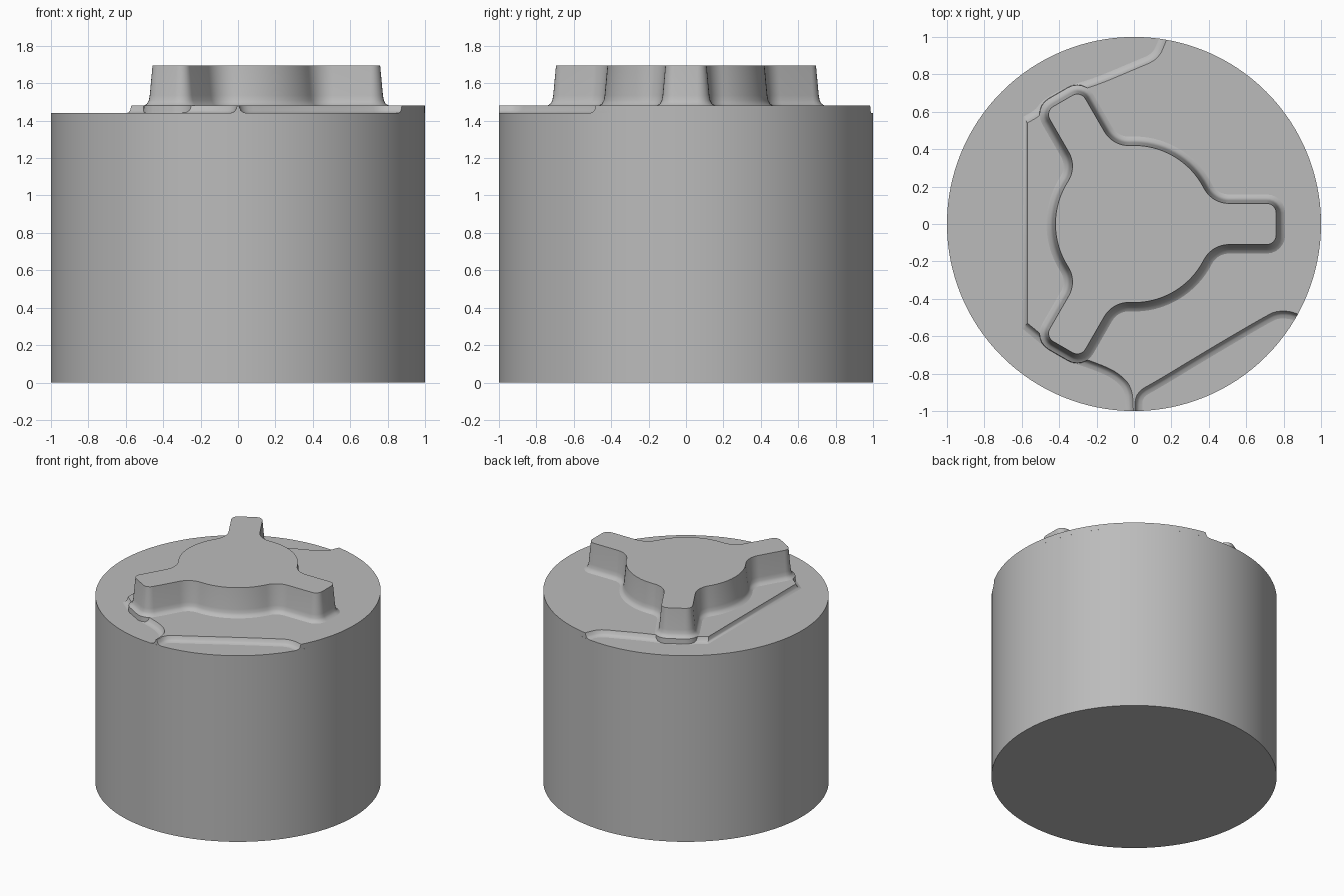
import bpy, bmesh, math
from mathutils import Vector

default = bpy.data.objects.get("Cube")
if default:
    bpy.data.objects.remove(default)

grey = bpy.data.materials.new("plain grey")
grey.use_nodes = True
colour = (0.5, 0.5, 0.5, 1)
grey.diffuse_color = colour
grey.node_tree.nodes["Principled BSDF"].inputs["Base Color"].default_value = colour

FLOOR, DECK, TOP = 1.44, 1.48, 1.695


def loft(name, layers):
    """Skin a stack of (outline, height) rings and cap both ends."""
    bm = bmesh.new()
    rings = [[bm.verts.new((p.x, p.y, z)) for p in pts] for pts, z in layers]
    for low, high in zip(rings, rings[1:]):
        n = len(low)
        for i in range(n):
            j = (i + 1) % n
            bm.faces.new((low[i], low[j], high[j], high[i]))
    bm.faces.new(rings[0][::-1])
    bm.faces.new(rings[-1])
    bmesh.ops.recalc_face_normals(bm, faces=bm.faces)
    mesh = bpy.data.meshes.new(name)
    bm.to_mesh(mesh)
    bm.free()
    mesh.materials.append(grey)
    obj = bpy.data.objects.new(name, mesh)
    bpy.context.collection.objects.link(obj)
    bpy.ops.object.select_all(action='DESELECT')
    obj.select_set(True)
    bpy.context.view_layer.objects.active = obj
    bpy.ops.object.shade_smooth_by_angle(angle=math.radians(35))
    return obj


def arc(cx, cy, r, start, end, steps):
    angles = [start + (end - start) * i / steps for i in range(steps + 1)]
    return [Vector((cx + r * math.cos(a), cy + r * math.sin(a))) for a in angles]


def rounded(points, passes=2):
    """Corner-cut an open path, keeping its ends."""
    pts = [Vector(p) for p in points]
    for _ in range(passes):
        cut = [pts[0]]
        for a, b in zip(pts, pts[1:]):
            cut += [a.lerp(b, 0.25), a.lerp(b, 0.75)]
        pts = cut + [pts[-1]]
    return pts


# Round body
circle = arc(0, 0, 1, 0, math.tau, 128)[:-1]
loft("body", [(circle, 0), (circle, FLOOR)])

# Raised deck: two curved edges, a cusp at the front, the rim, and a straight side
front_left = rounded([(-0.57, -0.53), (-0.46, -0.62), (-0.36, -0.69), (-0.22, -0.735),
                      (-0.09, -0.79), (-0.01, -0.87), (-0.003, -1)])
front_right = rounded([(0.003, -1), (0.01, -0.90), (0.12, -0.84), (0.40, -0.67),
                       (0.69, -0.50), (0.77, -0.46), (0.88, -0.475)])
back = rounded([(0.175, 0.985), (0.13, 0.88), (0.01, 0.83), (-0.19, 0.745),
                (-0.34, 0.70), (-0.46, 0.635), (-0.50, 0.58), (-0.57, 0.54)])
a0 = math.atan2(front_right[-1].y, front_right[-1].x)
a1 = math.atan2(back[0].y, back[0].x)
rim = arc(0, 0, 1, a0, a1, 46)[1:-1]


def spread(path, d):
    """Move a path outwards, keeping points on the rim on the rim."""
    out = []
    for i, p in enumerate(path):
        t = (path[min(i + 1, len(path) - 1)] - path[max(i - 1, 0)]).normalized()
        q = p + Vector((t.y, -t.x)) * d
        if p.length > 0.98 or q.length > 1:
            q.normalize()
        out.append(q)
    return out


def deck_outline(d):
    return spread(front_left, d) + spread(front_right, d) + rim + spread(back, d)


loft("raised_deck", [(deck_outline(d), z) for d, z in (
    (0.040, FLOOR), (0.022, FLOOR + 0.005), (0.010, FLOOR + 0.015), (0, DECK))])


# Three-armed boss: round hub, filleted arms with rounded tips
def boss_outline(d):
    hub, half, tip, corner, fillet = 0.42, 0.11, 0.76, 0.05, 0.15
    cy = half + fillet
    cx = math.sqrt((hub + fillet) ** 2 - cy ** 2)
    lean = math.atan2(cy, cx)
    side = arc(tip - corner, half - corner, corner + d, 0, math.pi / 2, 6)
    side += arc(cx, cy, fillet - d, -math.pi / 2, lean - math.pi, 10)
    hub_arc = arc(0, 0, hub + d, lean, math.tau / 3 - lean, 16)[1:-1]
    mirrored = [Vector((p.x, -p.y)) for p in reversed(side)]
    arm = mirrored + side + hub_arc
    points = []
    for k in range(3):
        a = k * math.tau / 3
        c, s = math.cos(a), math.sin(a)
        points += [Vector((p.x * c - p.y * s, p.x * s + p.y * c)) for p in arm]
    return points


loft("three_arm_boss", [(boss_outline(d), z) for d, z in (
    (0.050, FLOOR), (0.048, DECK), (0.030, DECK + 0.010), (0.020, DECK + 0.028),
    (0.015, DECK + 0.055), (0, TOP))])
